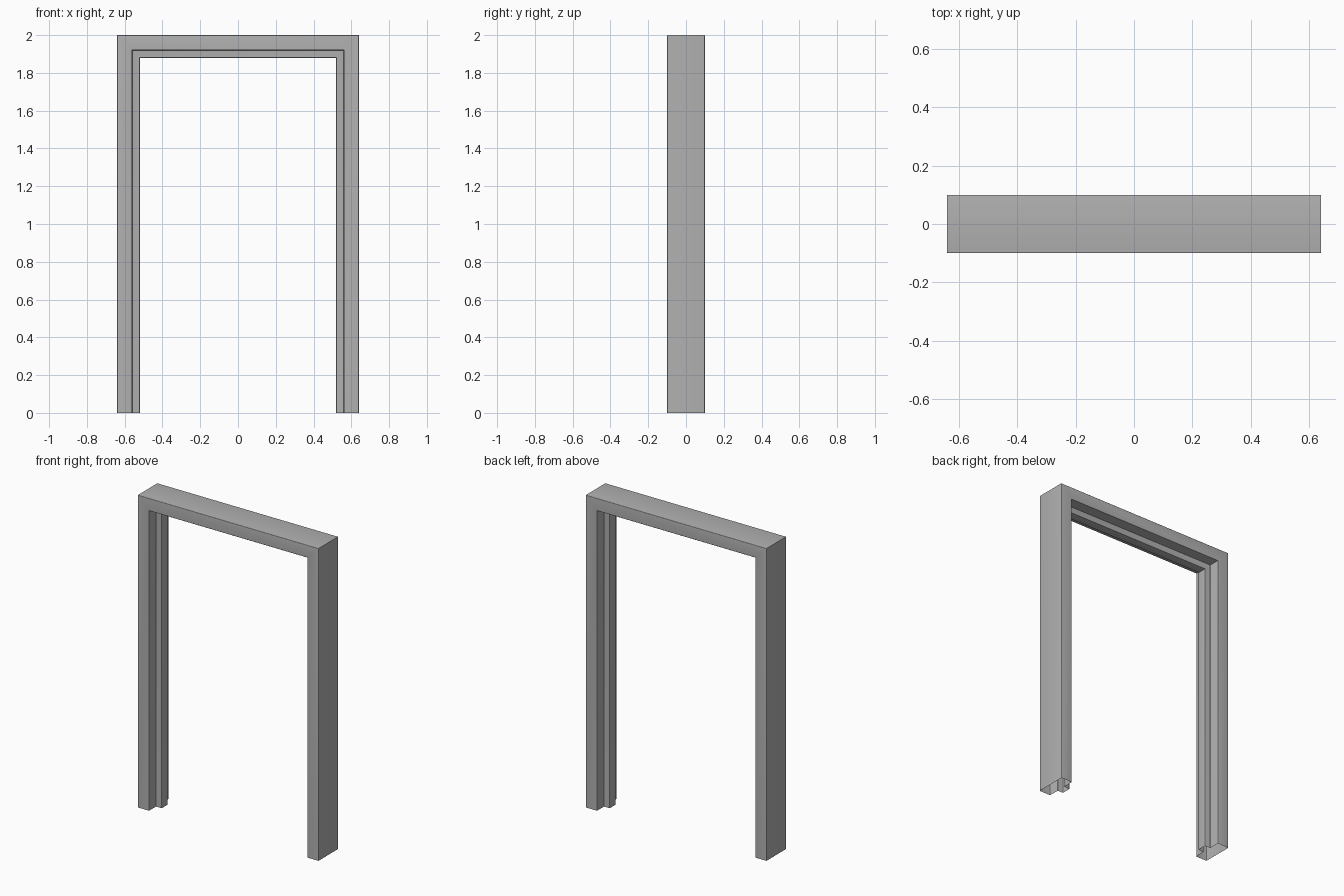
import bpy
import bmesh
from mathutils import Vector

cube = bpy.data.objects.get("Cube")
if cube:
    bpy.data.objects.remove(cube)

HALF_WIDTH, HEIGHT, HALF_DEPTH = 0.64, 2.0, 0.1
FACE, STOP, HALF_STOP = 0.08, 0.12, 0.03   # face width, reach of the stop, half its depth
RADIUS, STEPS = 0.004, 3

# One flat grey paint
grey = bpy.data.materials.new("grey_paint")
grey.use_nodes = True
colour = (0.44, 0.44, 0.44, 1.0)
grey.diffuse_color = colour
grey.node_tree.nodes["Principled BSDF"].inputs["Base Color"].default_value = colour


def rounded(points):
    """Replace each corner of a closed outline with a small curve."""
    result = []
    for i, corner in enumerate(points):
        start = corner + (points[i - 1] - corner).normalized() * RADIUS
        end = corner + (points[(i + 1) % len(points)] - corner).normalized() * RADIUS
        for k in range(STEPS + 1):
            t = k / STEPS
            result.append(start * (1 - t) ** 2 + corner * 2 * t * (1 - t) + end * t * t)
    return result


# Double-rebate section: distance inward from the outside, then depth
half = [Vector(p) for p in ((0, -HALF_DEPTH), (FACE, -HALF_DEPTH),
                            (FACE, -HALF_STOP), (STOP, -HALF_STOP))]
section = rounded(half + [Vector((p.x, -p.y)) for p in reversed(half)])

# Sweep the section up one jamb, across the head and down the other, open at the feet
bm = bmesh.new()
rings = []
for side, at_top in ((-1, False), (-1, True), (1, True), (1, False)):
    rings.append([bm.verts.new((side * (HALF_WIDTH - p.x), p.y,
                                HEIGHT - p.x if at_top else 0)) for p in section])
for low, high in zip(rings, rings[1:]):
    for i in range(len(section)):
        bm.faces.new((low[i - 1], low[i], high[i], high[i - 1]))
bmesh.ops.recalc_face_normals(bm, faces=bm.faces)

# Make sure the outer side of the jamb faces outward
outer = min(bm.faces, key=lambda f: f.calc_center_median().x)
if outer.normal.x > 0:
    bmesh.ops.reverse_faces(bm, faces=bm.faces)

mesh = bpy.data.meshes.new("door_frame")
bm.to_mesh(mesh)
bm.free()
mesh.materials.append(grey)
frame = bpy.data.objects.new("door_frame", mesh)
bpy.context.collection.objects.link(frame)

# Soft small edges, sharp mitres
bpy.ops.object.select_all(action="DESELECT")
frame.select_set(True)
bpy.context.view_layer.objects.active = frame
bpy.ops.object.shade_smooth_by_angle(angle=0.7)
